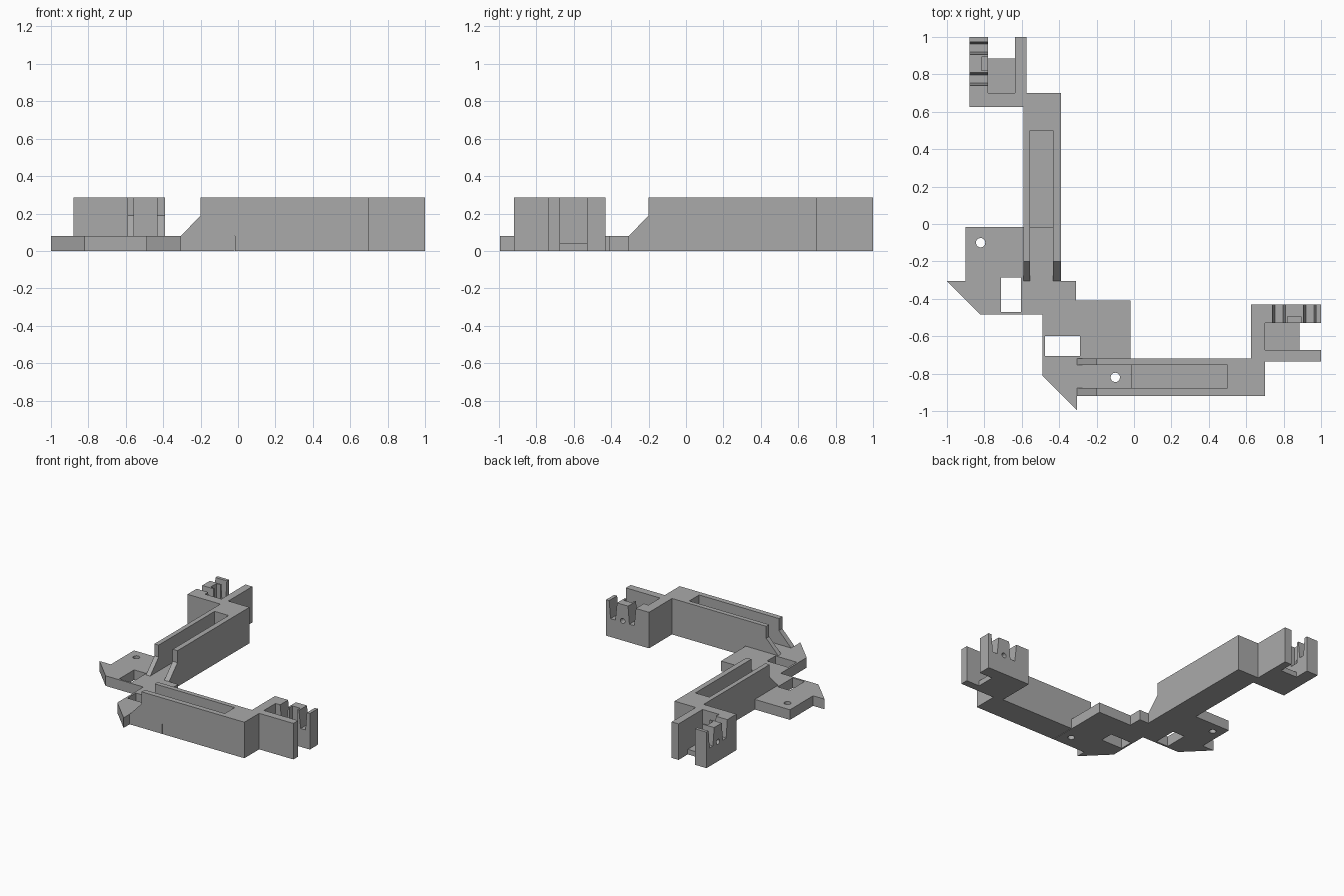
import bpy, bmesh, math
from mathutils import Matrix, Vector

cube = bpy.data.objects.get("Cube")
if cube:
    bpy.data.objects.remove(cube, do_unlink=True)

grey = bpy.data.materials.new("plain grey")
grey.use_nodes = True
grey.diffuse_color = (0.4, 0.4, 0.4, 1)
grey.node_tree.nodes["Principled BSDF"].inputs["Base Color"].default_value = (0.4, 0.4, 0.4, 1)

TOP, PLATE, FLOOR = 0.285, 0.08, 0.04


def prism(name, outline, lo, hi, axis="z"):
    """Extrude an outline along z (points are x, y) or along x (points are y, z)."""
    bm = bmesh.new()
    place = (lambda a, b: (a, b, lo)) if axis == "z" else (lambda a, b: (lo, a, b))
    face = bm.faces.new([bm.verts.new(place(a, b)) for a, b in outline])
    new = bmesh.ops.extrude_face_region(bm, geom=[face])["geom"]
    step = Vector((0, 0, hi - lo)) if axis == "z" else Vector((hi - lo, 0, 0))
    bmesh.ops.translate(bm, vec=step, verts=[v for v in new if isinstance(v, bmesh.types.BMVert)])
    bmesh.ops.recalc_face_normals(bm, faces=bm.faces)
    mesh = bpy.data.meshes.new(name)
    bm.to_mesh(mesh)
    bm.free()
    mesh.materials.append(grey)
    obj = bpy.data.objects.new(name, mesh)
    bpy.context.collection.objects.link(obj)
    return obj


def box(name, x0, x1, y0, y1, z0, z1):
    return prism(name, [(x0, y0), (x1, y0), (x1, y1), (x0, y1)], z0, z1)


def circle(a, b, r, n=24):
    return [(a + r * math.cos(i * math.tau / n), b + r * math.sin(i * math.tau / n)) for i in range(n)]


def cut(obj, *cutters):
    for c in cutters:
        mod = obj.modifiers.new("cut", "BOOLEAN")
        mod.operation, mod.solver, mod.object = "DIFFERENCE", "EXACT", c
        bpy.context.view_layer.update()
        result = bpy.data.meshes.new_from_object(
            obj.evaluated_get(bpy.context.evaluated_depsgraph_get()))
        obj.modifiers.clear()
        obj.data = result
        bpy.data.objects.remove(c, do_unlink=True)


# Corner plate joining both arms, with pointed ears, windows and a screw hole
plate = prism("corner_plate", [
    (-0.90, -0.015), (-0.90, -0.305), (-1, -0.305), (-0.82, -0.485), (-0.49, -0.485),
    (-0.49, -0.81), (-0.305, -0.995), (-0.305, -0.92), (-0.02, -0.92), (-0.02, -0.41),
    (-0.31, -0.41), (-0.31, -0.305), (-0.39, -0.305), (-0.39, -0.015)], 0, PLATE)
cut(plate,
    box("window", -0.71, -0.605, -0.47, -0.285, -0.1, 0.2),
    box("window", -0.475, -0.29, -0.705, -0.60, -0.1, 0.2),
    prism("hole", circle(-0.82, -0.10, 0.025), -0.1, 0.2),
    prism("hole", circle(-0.10, -0.82, 0.025), -0.1, 0.2))


def build_arm(side, matrix):
    # Channel beam with a sloped toe
    beam = prism(side + "_beam", [
        (-0.015, 0), (-0.015, PLATE), (-0.305, PLATE), (-0.2, 0.19), (-0.2, TOP),
        (0.70, TOP), (0.70, 0)], -0.592, -0.39, "x")
    cut(beam, box("slot", -0.555, -0.432, -0.6, 0.50, FLOOR, 0.5))

    # Bracket block and its long tab
    bracket = prism(side + "_bracket", [
        (-0.78, 0.625), (-0.592, 0.625), (-0.592, 0.70), (-0.575, 0.70),
        (-0.575, 1), (-0.635, 1), (-0.635, 0.70), (-0.78, 0.70)], 0, TOP)
    pocket = box(side + "_pocket_floor", -0.78, -0.635, 0.70, 0.885, 0, FLOOR)

    # Notched clip wall with a screw hole and nut pocket
    outline = [(0.625, 0), (0.625, TOP)]
    for y in (0.74, 0.905):
        outline += [(y, TOP), (y + 0.015, 0.145), (y + 0.057, 0.145), (y + 0.069, TOP)]
    clip = prism(side + "_clip", outline + [(1, TOP), (1, 0)], -0.88, -0.78, "x")
    cut(clip,
        box("nut_pocket", -0.815, -0.7, 0.822, 0.892, 0.115, 0.5),
        prism("hole", circle(0.856, 0.155, 0.02), -1, -0.7, "x"))

    for part in (beam, bracket, pocket, clip):
        part.data.transform(matrix)


# Second arm is the first turned a quarter and shifted
build_arm("rear", Matrix.Identity(4))
build_arm("front", Matrix.Translation((0, -1.31, 0)) @ Matrix.Rotation(-math.pi / 2, 4, "Z"))
